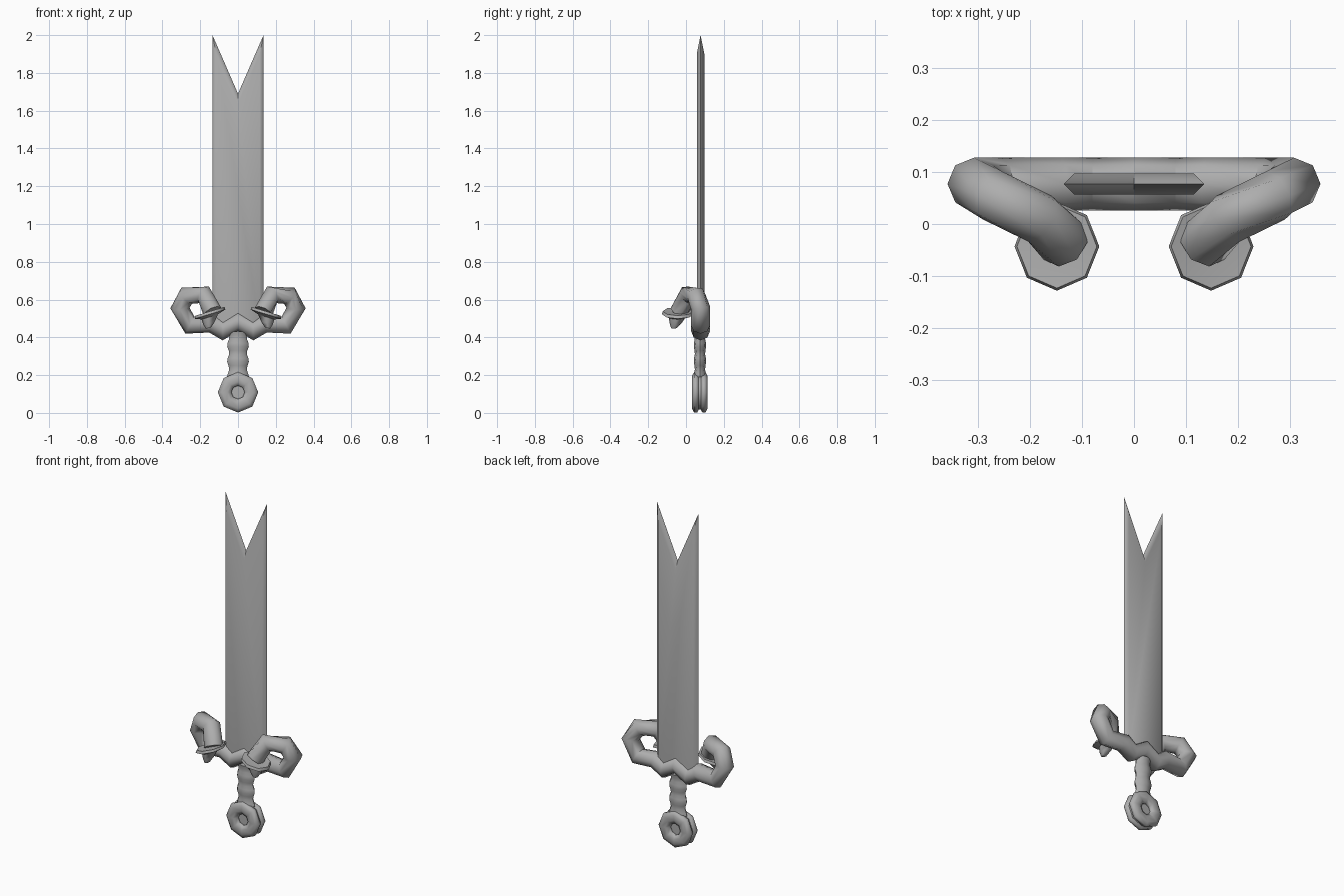
import bpy, bmesh, math
from mathutils import Vector

cube = bpy.data.objects.get("Cube")
if cube:
    bpy.data.objects.remove(cube, do_unlink=True)

STEEL = (0.42, 0.42, 0.42, 1)
steel = bpy.data.materials.new("grey steel")
steel.use_nodes = True
steel.diffuse_color = STEEL
steel.node_tree.nodes["Principled BSDF"].inputs["Base Color"].default_value = STEEL
MID = 0.077  # depth of the sword's middle plane


def finish(name, bm, angle=60):
    bmesh.ops.recalc_face_normals(bm, faces=bm.faces)
    mesh = bpy.data.meshes.new(name)
    bm.to_mesh(mesh)
    bm.free()
    mesh.materials.append(steel)
    obj = bpy.data.objects.new(name, mesh)
    bpy.context.collection.objects.link(obj)
    bpy.ops.object.select_all(action='DESELECT')
    obj.select_set(True)
    bpy.context.view_layer.objects.active = obj
    bpy.ops.object.shade_smooth_by_angle(angle=math.radians(angle))
    return obj


def loft(name, rings, closed=False, angle=60):
    """Skin a list of point rings, capping the ends unless closed."""
    bm = bmesh.new()
    loops = [[bm.verts.new(p) for p in ring] for ring in rings]
    pairs = list(zip(loops, loops[1:]))
    if closed:
        pairs.append((loops[-1], loops[0]))
    else:
        bm.faces.new(loops[0])
        bm.faces.new(loops[-1])
    for a, b in pairs:
        for i in range(len(a)):
            j = (i + 1) % len(a)
            bm.faces.new((a[i], a[j], b[j], b[i]))
    return finish(name, bm, angle)


def ring(center, axis, ry, rx=None, sides=8):
    """Ellipse around an axis; ry runs towards depth, rx across."""
    t = Vector(axis).normalized()
    y = Vector((0, 1, 0))
    u = (y - t * y.dot(t)).normalized()
    v = t.cross(u)
    rx = rx or ry
    steps = [math.tau * i / sides for i in range(sides)]
    return [Vector(center) + u * ry * math.cos(a) + v * rx * math.sin(a) for a in steps]


# Blade: a swallowtail outline, thin at the edge and bevelled to flat faces
def outline(half, top, notch, y):
    return [(-half, y, 0.45), (half, y, 0.45), (half, y, top), (0, y, notch), (-half, y, top)]


loft("blade", [outline(0.115, 1.90, 1.64, MID - 0.02),
               outline(0.135, 2.0, 1.69, MID),
               outline(0.115, 1.90, 1.64, MID + 0.02)])

# Crossguard: zigzag tube whose ends curl up and forward into horns
half = [Vector(p) for p in ((0.08, MID, 0.435), (0.14, MID, 0.475), (0.255, MID, 0.465),
                            (0.307, MID, 0.555), (0.272, 0.055, 0.62),
                            (0.18, 0.01, 0.625), (0.135, -0.035, 0.535))]
path = [Vector((-p.x, p.y, p.z)) for p in reversed(half)] + [Vector((0, MID, 0.485))] + half
rings = []
for i, p in enumerate(path):
    before = (p - path[i - 1]).normalized() if i else Vector()
    after = (path[i + 1] - p).normalized() if i < len(path) - 1 else Vector()
    rings.append(ring(p, before + after, 0.051))
loft("crossguard", rings)

# Horn tips: a flared collar with a short blunt spike underneath
for side, s in (("left", 1), ("right", -1)):
    tilt = (0.29 * s, 0, 0.96)
    profile = [((0.155, -0.064, 0.45), 0.015), ((0.153, -0.055, 0.475), 0.032),
               ((0.15, -0.046, 0.508), 0.045), ((0.148, -0.043, 0.523), 0.085),
               ((0.148, -0.043, 0.538), 0.08), ((0.148, -0.043, 0.535), 0.05)]
    loft(side + "_horn_tip", [ring((x * s, y, z), tilt, r) for (x, y, z), r in profile], angle=50)

# Grip: oval bar with rounded swells
grip = []
for k in range(13):
    z = 0.19 + 0.02 * k
    swell = math.cos(math.tau * (z - 0.275) / 0.083)
    grip.append(ring((0, MID - 0.003, z), (0, 0, 1), 0.03 + 0.003 * swell, 0.052 + 0.006 * swell))
loft("grip", grip)


# Pommel: two flattened rings either side of a disc
def wheel(y, radius):
    return [(radius * math.sin(math.tau * i / 8), y, 0.109 - radius * math.cos(math.tau * i / 8))
            for i in range(8)]


for side, y in (("front", 0.051), ("back", 0.095)):
    section = [math.tau * (k + 0.5) / 8 for k in range(8)]
    loft(side + "_pommel_ring",
         [wheel(y + 0.021 * math.sin(a), 0.071 + 0.039 * math.cos(a)) for a in section], closed=True)
loft("pommel_disc", [wheel(0.055, 0.092), wheel(0.091, 0.092)], angle=50)
